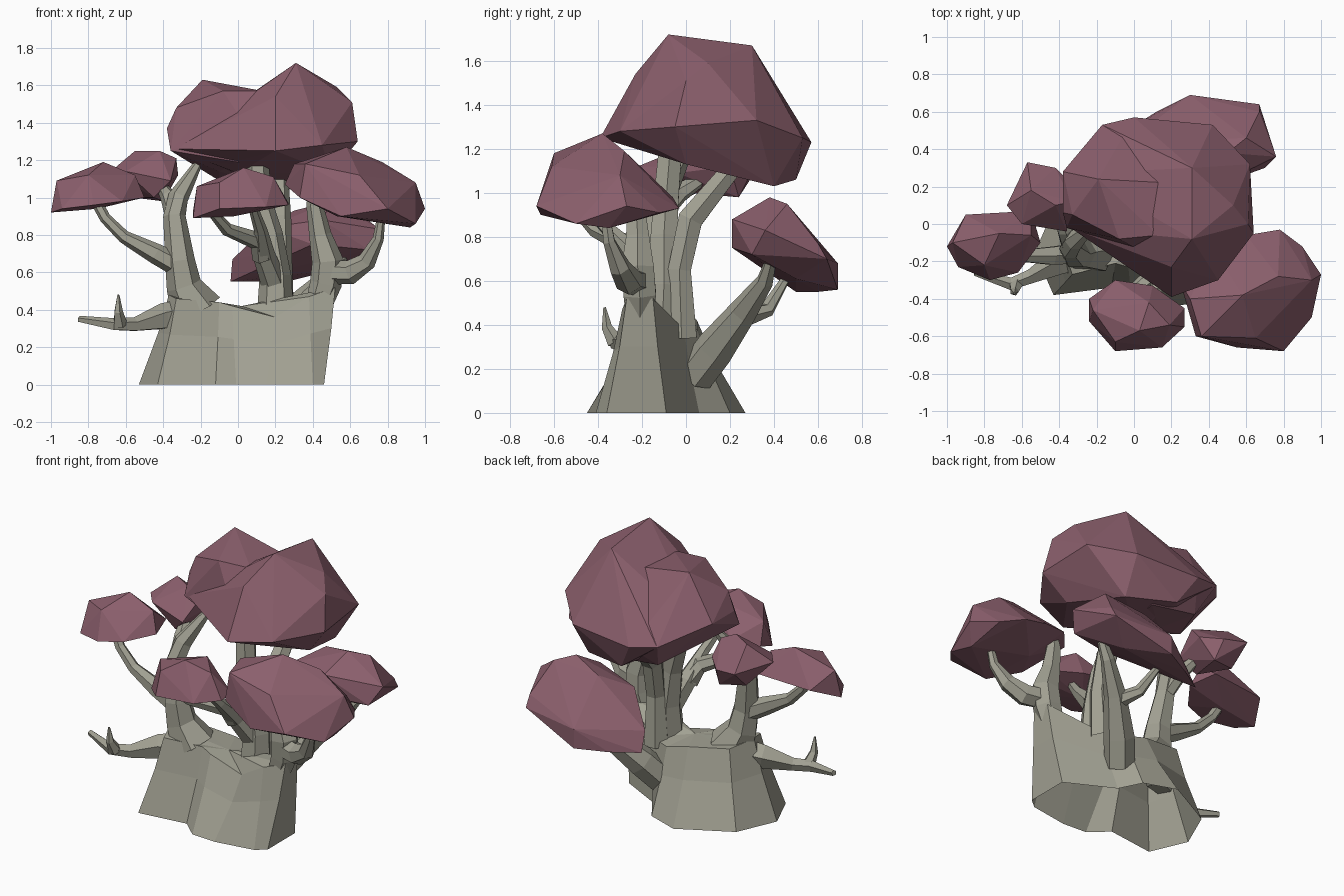
import bpy, bmesh, math
from mathutils import Vector


def material(name, color):
    m = bpy.data.materials.new(name)
    m.diffuse_color = (*color, 1)
    return m


BARK = material("bark", (0.36, 0.355, 0.29))
LEAF = material("leaf", (0.26, 0.115, 0.152))


def finish(name, bm, mat):
    bmesh.ops.recalc_face_normals(bm, faces=bm.faces[:])
    me = bpy.data.meshes.new(name)
    bm.to_mesh(me)
    bm.free()
    me.materials.append(mat)
    ob = bpy.data.objects.new(name, me)
    bpy.context.collection.objects.link(ob)


def loft(bm, rings):
    """Side walls through the rings; returns the last loop of vertices."""
    loops = [[bm.verts.new(p) for p in r] for r in rings]
    n = len(loops[0])
    for a, b in zip(loops, loops[1:]):
        for i in range(n):
            j = (i + 1) % n
            bm.faces.new((a[i], a[j], b[j], b[i]))
    return loops[-1]


def limb(name, *paths, sides=6):
    """Faceted tapering tubes; each path is a list of (x, y, z, radius)."""
    bm = bmesh.new()
    for path in paths:
        pts = [Vector(p[:3]) for p in path]
        rings = []
        for i, p in enumerate(pts):
            t = (pts[min(i + 1, len(pts) - 1)] - pts[max(i - 1, 0)]).normalized()
            u = Vector((0, 1, 0)).cross(t).normalized()
            v = t.cross(u)
            rings.append([p + path[i][3] * (u * math.cos(a) + v * math.sin(a))
                          for a in (2 * math.pi * k / sides for k in range(sides))])
        bm.faces.new(loft(bm, rings))
    finish(name, bm, BARK)


def foliage(name, *lobes):
    """Faceted leaf mass made of convex lobes."""
    bm = bmesh.new()
    for lobe in lobes:
        vs = [bm.verts.new(p) for p in lobe]
        r = bmesh.ops.convex_hull(bm, input=vs)
        junk = {g for g in r["geom_interior"] + r["geom_unused"]
                if isinstance(g, bmesh.types.BMVert)}
        bmesh.ops.delete(bm, geom=list(junk), context='VERTS')
    finish(name, bm, LEAF)


# Trunk: flared two-lobed base, open below, rising to an uneven crown
base = [(.46, -.09), (.46, -.36), (.40, -.41), (.15, -.45), (-.01, -.44), (-.12, -.34),
        (-.43, -.38), (-.53, -.15), (-.42, .10), (-.10, .27), (.10, .20), (.17, .06)]
crown = [(.52, -.15, .52), (.52, -.27, .52), (.38, -.29, .47), (.20, -.25, .36), (-.03, -.23, .42),
         (-.10, -.21, .44), (-.33, -.27, .46), (-.37, -.15, .48), (-.31, .01, .46), (-.05, .05, .42),
         (.10, .05, .38), (.24, -.01, .38)]
bm = bmesh.new()
top = loft(bm, [[(a + (c - a) * t, b + (d - b) * t, h * z) for (a, b), (c, d, h) in zip(base, crown)]
                for t, z in ((0, 0), (.65, .58), (1, 1))])
hub = bm.verts.new((.02, -.12, .42))
for i in range(len(top)):
    bm.faces.new((top[i - 1], top[i], hub))
finish("trunk", bm, BARK)

# Left limb with its two forks and the outer arm
limb("left_limb",
     [(-.22, -.13, .40, .14), (-.29, -.15, .53, .095), (-.31, -.16, .66, .08),
      (-.34, -.13, .90, .06), (-.32, -.09, 1.0, .055), (-.22, 0, 1.17, .025)],
     [(-.34, -.12, .90, .05), (-.37, -.03, 1.0, .045), (-.42, .10, 1.08, .025)],
     [(-.33, -.16, .64, .06), (-.44, -.17, .70, .055), (-.61, -.17, .79, .035),
      (-.71, -.16, .89, .03), (-.77, -.14, 1.0, .03)])
# Broken low stub with an upright spike
limb("left_stub",
     [(-.30, -.17, .37, .085), (-.40, -.20, .36, .075), (-.55, -.28, .32, .04),
      (-.66, -.32, .32, .035), (-.85, -.26, .35, .018)],
     [(-.63, -.32, .32, .04), (-.64, -.36, .39, .025), (-.64, -.37, .48, .006)], sides=5)
# Middle limbs carrying the large canopy, and the front twigs
limb("middle_limb",
     [(.20, -.11, .36, .10), (.20, -.10, .58, .085), (.17, -.10, .80, .07),
      (.12, -.09, .97, .065), (.10, -.07, 1.22, .06)],
     [(.22, -.02, .34, .08), (.23, -.03, .65, .06), (.22, .02, .88, .065), (.22, .20, 1.10, .05)],
     [(.13, -.22, .68, .055), (.10, -.28, .77, .05), (-.06, -.41, .83, .035), (-.16, -.52, .95, .025)],
     [(.19, -.12, .55, .07), (.14, -.21, .69, .06), (.12, -.35, .83, .035), (.08, -.46, .95, .025)])
# Right limb and its outer elbow
limb("right_limb",
     [(.43, -.21, .42, .07), (.47, -.21, .54, .085), (.48, -.22, .66, .085),
      (.44, -.22, .80, .06), (.41, -.23, .96, .045), (.42, -.25, 1.08, .04)],
     [(.50, -.23, .60, .065), (.60, -.26, .60, .065), (.69, -.30, .66, .05),
      (.75, -.35, .78, .03), (.77, -.37, .93, .02)])
# Back limb reaching to the low rear foliage
limb("back_limb",
     [(.14, .04, .17, .09), (.22, .13, .29, .09), (.36, .26, .46, .065),
      (.50, .36, .60, .04), (.60, .40, .74, .02)],
     [(.34, .25, .43, .05), (.27, .37, .47, .035), (.20, .46, .62, .02)])

# Large canopy: tall right lobe and a lower left lobe with a valley between
foliage("main_canopy",
        [(.31, -.08, 1.72), (.31, .30, 1.67), (.53, .10, 1.59), (.20, -.23, 1.54), (.61, 0, 1.51),
         (.64, -.05, 1.30), (.62, .32, 1.33), (.42, .53, 1.25), (.45, -.30, 1.28), (.20, -.39, 1.25),
         (0, -.15, 1.20), (0, .57, 1.23), (.10, .50, 1.06), (.40, .40, 1.03), (.50, 0, 1.13),
         (0, 0, 1.13), (.10, .42, 1.40), (-.17, .53, 1.26), (-.30, .27, 1.30), (-.34, -.02, 1.26)],
        [(-.19, .24, 1.63), (-.08, -.08, 1.57), (.13, -.06, 1.57), (.18, .22, 1.56), (-.33, .05, 1.48),
         (-.38, .06, 1.37), (-.38, .28, 1.37), (-.17, .53, 1.26), (0, .57, 1.23), (-.36, -.02, 1.25),
         (0, -.14, 1.19), (.03, -.14, 1.40), (-.10, .10, 1.14), (-.10, .42, 1.09), (.20, .40, 1.05)])
foliage("right_foliage",
        [(.25, -.32, 1.07), (.33, -.60, 1.0), (.55, -.66, .90), (.80, -.68, .94), (.95, -.50, .86),
         (1.0, -.27, .94), (.90, -.12, .91), (.78, -.03, .93), (.60, -.06, .98), (.42, -.12, 1.02),
         (.58, -.38, 1.27), (.30, -.40, 1.18), (.36, -.60, 1.18), (.77, -.28, 1.19), (.95, -.30, 1.08),
         (.65, -.61, 1.12), (.53, -.30, .90), (.92, -.35, .84)])
foliage("front_foliage",
        [(-.24, -.40, .93), (-.10, -.30, .97), (.10, -.33, .96), (.27, -.45, .97), (.27, -.55, .96),
         (.15, -.66, .95), (-.10, -.68, .94), (-.24, -.52, .89), (-.22, -.46, 1.06), (.03, -.57, 1.16),
         (.08, -.42, 1.14), (.19, -.54, 1.11), (-.10, -.63, 1.08), (-.02, -.48, .90)])
foliage("left_foliage",
        [(-1.0, -.12, .92), (-.90, .05, 1.0), (-.55, .07, 1.02), (-.50, -.10, 1.0), (-.62, -.26, .98),
         (-.77, -.30, .96), (-.94, -.23, .94), (-.97, -.10, 1.09), (-.72, -.05, 1.19),
         (-.55, -.06, 1.12), (-.80, -.22, 1.12), (-.75, -.10, .94)])
foliage("upper_left_foliage",
        [(-.68, .10, 1.14), (-.57, .33, 1.12), (-.42, .30, 1.10), (-.32, .20, 1.12), (-.36, -.04, 1.09),
         (-.60, 0, 1.14), (-.42, .10, 1.25), (-.55, .18, 1.25), (-.33, .12, 1.21), (-.40, .24, .98),
         (-.56, .20, 1.0), (-.45, .02, 1.0)])
foliage("back_foliage",
        [(-.04, .50, .55), (-.03, .45, .67), (.12, .60, .55), (.30, .69, .56), (.30, .69, .68),
         (.67, .64, .70), (.67, .60, .77), (.76, .36, .83), (.70, .30, .72), (.15, .30, .84),
         (.40, .21, .75), (.45, .21, .88), (.50, .38, .98), (.60, .46, .95), (.50, .50, .61),
         (.30, .45, .93)])
